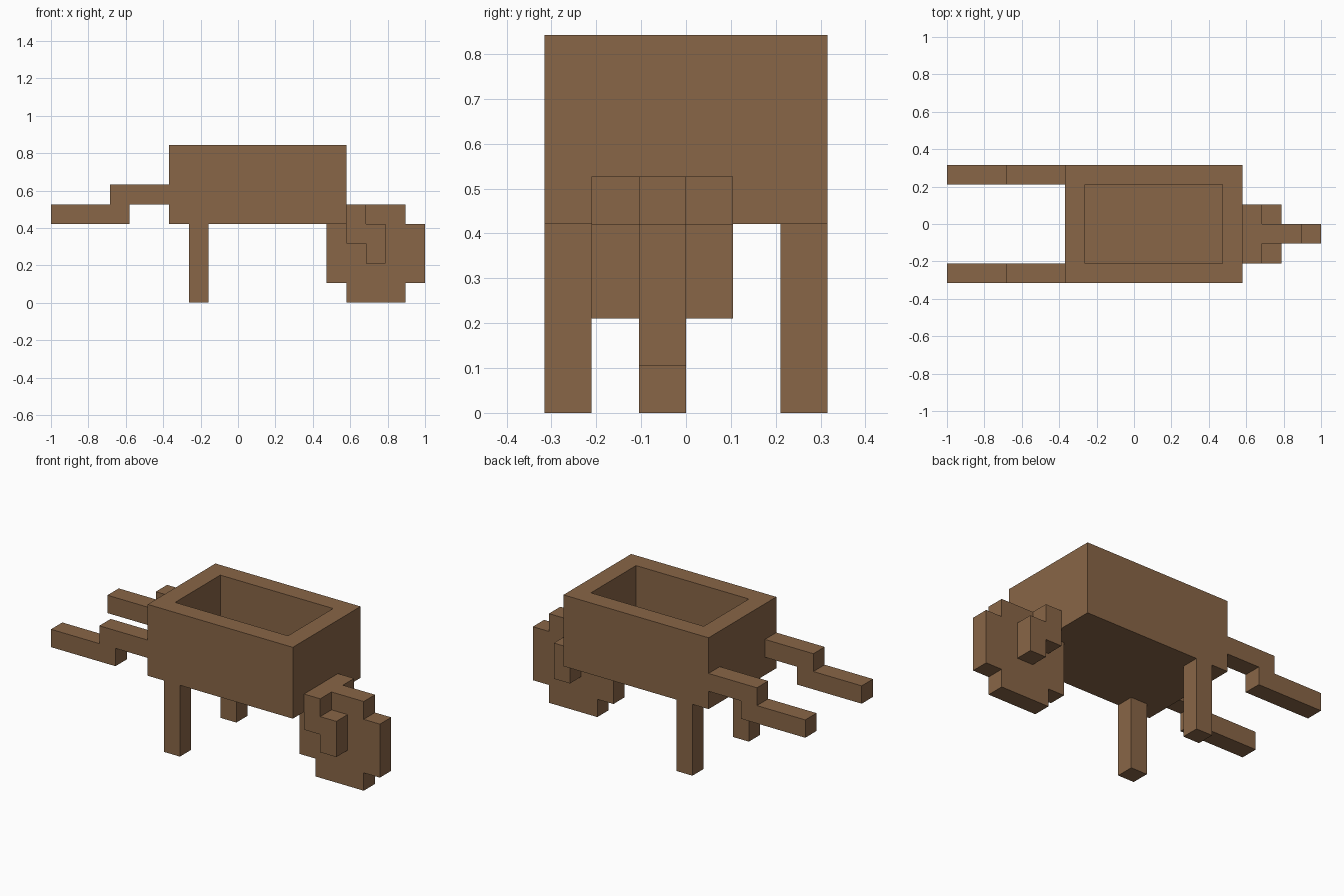
import bpy, bmesh
from mathutils import Vector

if "Cube" in bpy.data.objects:
    bpy.data.objects.remove(bpy.data.objects["Cube"])

U = 2 / 19  # one block of the grid

wood = bpy.data.materials.new("brown wood")
wood.diffuse_color = (0.25, 0.133, 0.063, 1)
wood.use_nodes = True
wood.node_tree.nodes["Principled BSDF"].inputs["Base Color"].default_value = wood.diffuse_color


def pos(i, j, k):
    """Block coordinates (19 x 6 x 8) to world space."""
    return Vector((-1 + i * U, (j - 3) * U, k * U))


def finish(name, bm):
    bmesh.ops.recalc_face_normals(bm, faces=bm.faces)
    mesh = bpy.data.meshes.new(name)
    bm.to_mesh(mesh)
    bm.free()
    mesh.materials.append(wood)
    ob = bpy.data.objects.new(name, mesh)
    bpy.context.collection.objects.link(ob)
    return ob


def prism(name, outline, j0, j1):
    """Side outline in (x, z) blocks, extruded along y from j0 to j1."""
    bm = bmesh.new()
    face = bm.faces.new([bm.verts.new(pos(i, j0, k)) for i, k in outline])
    ext = bmesh.ops.extrude_face_region(bm, geom=[face], use_keep_orig=True)
    verts = [g for g in ext["geom"] if isinstance(g, bmesh.types.BMVert)]
    bmesh.ops.translate(bm, verts=verts, vec=(0, (j1 - j0) * U, 0))
    return finish(name, bm)


def rect(i0, i1, k0, k1):
    return [(i0, k0), (i1, k0), (i1, k1), (i0, k1)]


# Tray: box with one-block walls and floor
tray = prism("tray", rect(6, 15, 4, 8), 0, 6)
bm = bmesh.new()
bm.from_mesh(tray.data)
top = max(bm.faces, key=lambda f: f.calc_center_median().z)
bmesh.ops.inset_region(bm, faces=[top], thickness=U, use_even_offset=True)
well = bmesh.ops.extrude_discrete_faces(bm, faces=[top])["faces"][0]
bmesh.ops.translate(bm, verts=well.verts, vec=(0, 0, -3 * U))
bm.to_mesh(tray.data)
bm.free()

# Stepped handles and legs, one per side
handle = [(0, 4), (4, 4), (4, 5), (6, 5), (6, 6), (3, 6), (3, 5), (0, 5)]
for side, j in (("front", 0), ("back", 5)):
    prism(side + "_handle", handle, j, j + 1)
    prism(side + "_leg", rect(7, 8, 0, 4), j, j + 1)

# Wheel: five-block disc with cut corners
wheel = [(15, 0), (18, 0), (18, 1), (19, 1), (19, 4), (18, 4),
         (18, 5), (15, 5), (15, 4), (14, 4), (14, 1), (15, 1)]
prism("wheel", wheel, 2, 3)

# Stepped axle brackets on both sides of the wheel
bracket = [(15, 3), (16, 3), (16, 2), (17, 2), (17, 4), (16, 4), (16, 5), (15, 5)]
for side, j in (("front", 1), ("back", 3)):
    prism(side + "_axle_bracket", bracket, j, j + 1)
